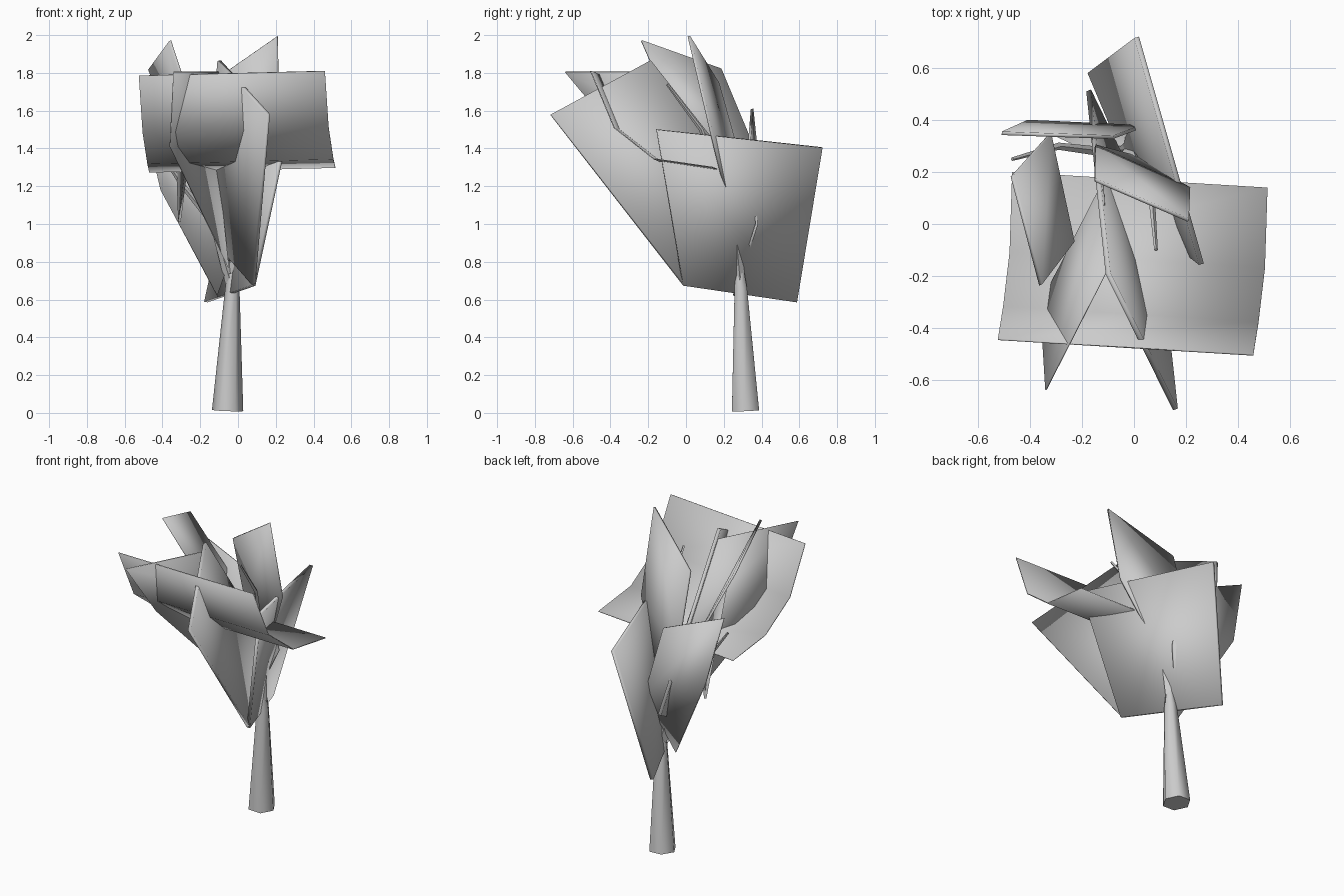
import bpy, bmesh, math
from mathutils import Vector

if "Cube" in bpy.data.objects:
    bpy.data.objects.remove(bpy.data.objects["Cube"])


def finish(name, bm, smooth=40):
    bmesh.ops.recalc_face_normals(bm, faces=bm.faces)
    me = bpy.data.meshes.new(name)
    bm.to_mesh(me)
    bm.free()
    ob = bpy.data.objects.new(name, me)
    bpy.context.collection.objects.link(ob)
    bpy.context.view_layer.objects.active = ob
    ob.select_set(True)
    bpy.ops.object.shade_smooth_by_angle(angle=math.radians(smooth))
    ob.select_set(False)
    return ob


def sheet(name, left, right, tip=None, thick=0.014):
    """Foliage sheet: rows between two edges, optionally closing in a tip."""
    bm = bmesh.new()
    a = [bm.verts.new(p) for p in left]
    b = [bm.verts.new(p) for p in right]
    for i in range(len(a) - 1):
        bm.faces.new((a[i], b[i], b[i + 1], a[i + 1]))
    if tip:
        bm.faces.new((a[-1], b[-1], bm.verts.new(tip)))
    ob = finish(name, bm)
    mod = ob.modifiers.new("thickness", 'SOLIDIFY')
    mod.thickness = thick
    mod.offset = 0
    return ob


def limb(name, path, sides=6):
    """Tapered tube through (x, y, z, radius) points."""
    bm = bmesh.new()
    pts = [Vector(p[:3]) for p in path]
    rings = []
    for i, p in enumerate(pts):
        d = pts[min(i + 1, len(pts) - 1)] - pts[max(i - 1, 0)]
        q = Vector((0, 0, 1)).rotation_difference(d)
        ring = []
        for k in range(sides):
            t = 2 * math.pi * k / sides
            v = Vector((math.cos(t), math.sin(t), 0)) * path[i][3]
            ring.append(bm.verts.new(p + q @ v))
        rings.append(ring)
    for r, s in zip(rings, rings[1:]):
        for k in range(sides):
            n = (k + 1) % sides
            bm.faces.new((r[k], r[n], s[n], s[k]))
    bm.faces.new(rings[0])
    bm.faces.new(rings[-1])
    return finish(name, bm, 65)


# Trunk and its branches
limb("trunk", [(-.055, .315, .012, .083), (-.03, .29, .66, .038), (-.03, .285, .74, .028)])
limb("left_branch", [(-.03, .29, .66, .03), (-.13, .28, 1.0, .018),
                     (-.29, .30, 1.2, .014), (-.47, .25, 1.47, .007)], 4)
limb("front_branch", [(-.03, .29, .66, .03), (0, .26, 1.0, .018),
                      (.07, .08, 1.5, .012), (.085, -.10, 1.74, .007)], 4)

# Curved canopy sheet, swept from its right edge to its left edge
edge = [(.515, .14, 1.30), (.505, -.17, 1.345), (.48, -.38, 1.51), (.46, -.505, 1.81)]
sheet("curved_foliage", edge, [(x - .985, y + .06, z - .025) for x, y, z in edge], thick=.006)

# Large flat sheets
sheet("right_foliage", [(.26, -.155, 1.50), (.083, -.015, .675)],
      [(.01, .72, 1.405), (-.17, .585, .587)], thick=.02)
sheet("centre_foliage", [(.16, -.715, 1.58), (.083, -.015, .68)],
      [(-.1, -.19, 1.865), (-.175, .515, .97)], thick=.02)

# Leaf shaped sheets that bend down to a tip
sheet("left_foliage", [(-.36, -.235, 1.97), (-.235, -.07, 1.59)],
      [(-.47, .185, 1.82), (-.325, .345, 1.44)], (-.31, .25, 1.01))
sheet("back_foliage", [(-.51, .35, 1.61), (-.41, .395, 1.18)],
      [(-.08, .335, 1.43), (.025, .375, 1.0)], (-.11, .255, .62))
sheet("top_foliage", [(.21, .015, 1.995), (.215, .135, 1.48)],
      [(-.15, .17, 1.745), (-.15, .30, 1.28)], (0, .26, .97))
sheet("front_foliage", [(-.34, -.64, 1.805), (-.36, -.31, 1.41)],
      [(-.10, -.17, 1.805), (-.12, .16, 1.41)], (-.05, .2, .77), .006)
